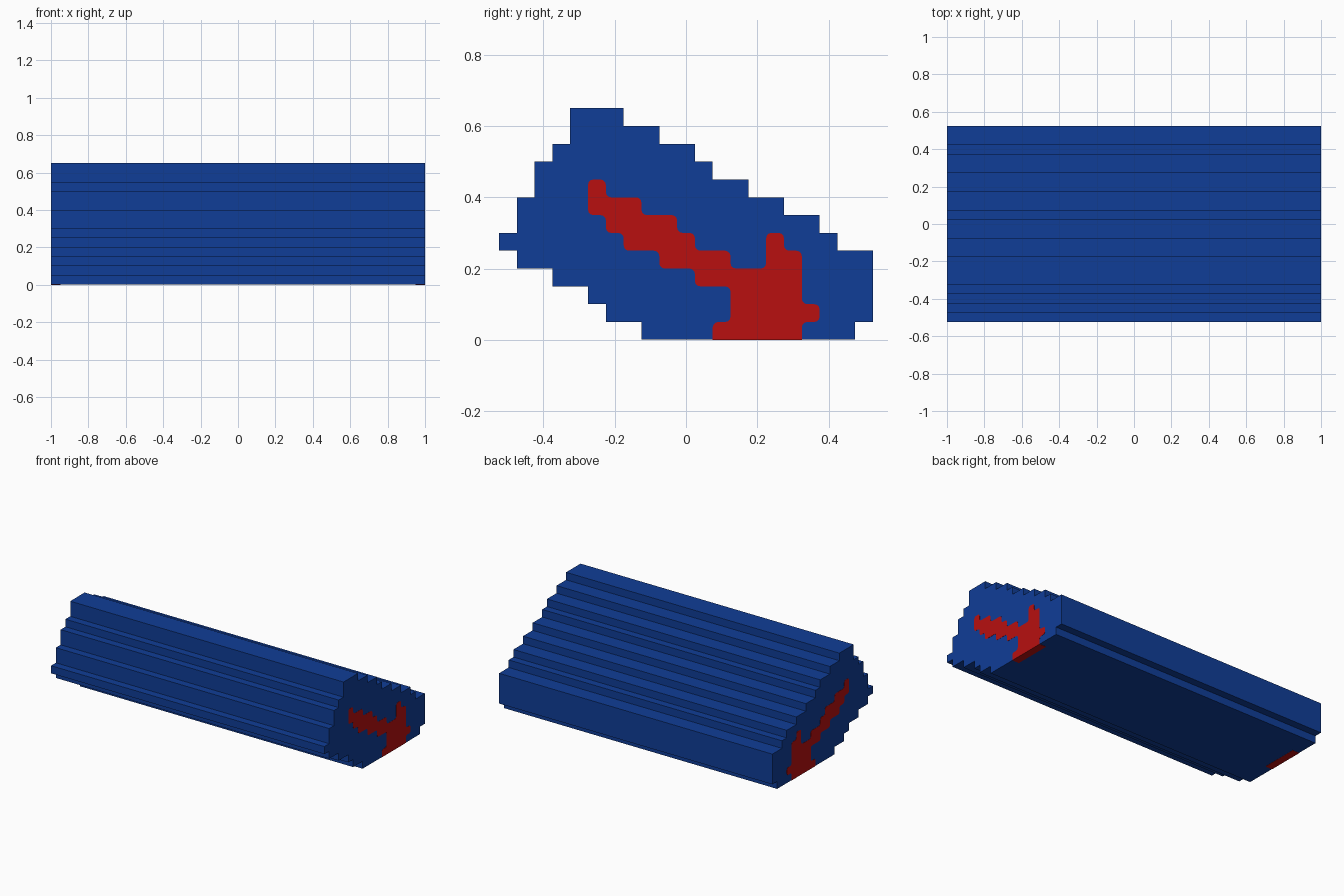
import bpy, bmesh, math
from mathutils import Vector

cube = bpy.data.objects.get("Cube")
if cube:
    bpy.data.objects.remove(cube, do_unlink=True)

STEP = 0.05       # size of one profile step
HALF_COLS = 10.5  # half of the 21 columns across the depth
LIP = 0.001       # keeps the inlays just proud of the body


def material(name, rgb):
    mat = bpy.data.materials.new(name)
    mat.use_nodes = True
    colour = (*rgb, 1.0)
    mat.diffuse_color = colour
    mat.node_tree.nodes["Principled BSDF"].inputs["Base Color"].default_value = colour
    return mat


def to_plane(points):
    """Grid columns and rows to (y, z)."""
    return [Vector(((c - HALF_COLS) * STEP, r * STEP)) for c, r in points]


def round_corners(points, radius, segments=3):
    """Round every corner that is not on the ground."""
    out = []
    for i, p in enumerate(points):
        if p.y < 1e-6:
            out.append(p)
            continue
        a = (points[i - 1] - p).normalized() * radius
        b = (points[(i + 1) % len(points)] - p).normalized() * radius
        centre = p + a + b
        for k in range(segments + 1):
            t = math.pi / 2 * k / segments
            out.append(centre - b * math.cos(t) - a * math.sin(t))
    return out


def prism(name, outline, x0, x1, mat):
    """Extrude a (y, z) outline along x."""
    bm = bmesh.new()
    face = bm.faces.new([bm.verts.new((x0, p.x, p.y)) for p in outline])
    ext = bmesh.ops.extrude_face_region(bm, geom=[face])
    verts = [v for v in ext["geom"] if isinstance(v, bmesh.types.BMVert)]
    bmesh.ops.translate(bm, verts=verts, vec=(x1 - x0, 0, 0))
    bmesh.ops.recalc_face_normals(bm, faces=bm.faces)
    mesh = bpy.data.meshes.new(name)
    bm.to_mesh(mesh)
    bm.free()
    mesh.materials.append(mat)
    obj = bpy.data.objects.new(name, mesh)
    bpy.context.collection.objects.link(obj)
    return obj


blue = material("deep blue", (0.005, 0.047, 0.31))
red = material("strong red", (0.48, 0.005, 0.005))

# Stepped body: first and last column of each row, from the ground up
rows = [(8, 20), (6, 21), (5, 21), (3, 21), (1, 21), (0, 19), (1, 18),
        (1, 16), (2, 14), (2, 12), (3, 11), (4, 9), (4, 7)]
right_side, left_side = [], []
for r, (first, last) in enumerate(rows):
    for side, col in ((right_side, last), (left_side, first)):
        if side and side[-1][0] == col:
            side[-1] = (col, r + 1)      # same column: lengthen the riser
        else:
            side += [(col, r), (col, r + 1)]
outline = to_plane(right_side + left_side[::-1])
for p in outline:
    p.y = max(p.y, LIP)
prism("stepped_body", outline, -1 + LIP, 1 - LIP, blue)

# Red inlay in each end, reaching through to the underside
motif = [(12, 0), (17, 0), (17, 1), (18, 1), (18, 2), (17, 2), (17, 5),
         (16, 5), (16, 6), (15, 6), (15, 4), (13, 4), (13, 5), (11, 5),
         (11, 6), (10, 6), (10, 7), (8, 7), (8, 8), (6, 8), (6, 9), (5, 9),
         (5, 7), (6, 7), (6, 6), (7, 6), (7, 5), (9, 5), (9, 4), (11, 4),
         (11, 3), (13, 3), (13, 1), (12, 1)]
inlay = round_corners(to_plane(motif), 0.015)
for name, s in (("left_end_inlay", 1), ("right_end_inlay", -1)):
    prism(name, inlay, s * (1 - STEP), s, red)
